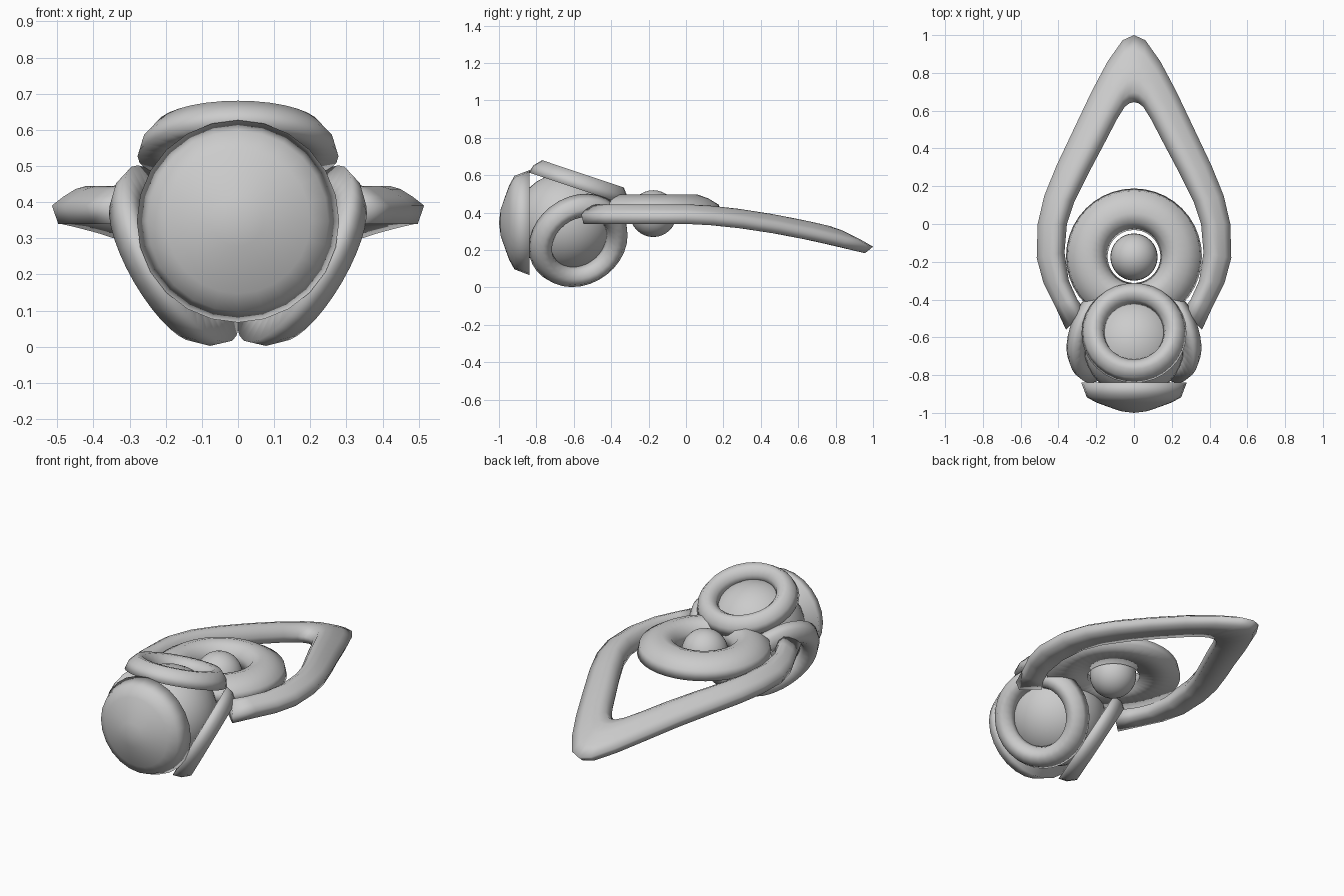
import bpy, bmesh, math
from mathutils import Matrix, Vector

if "Cube" in bpy.data.objects:
    bpy.data.objects.remove(bpy.data.objects["Cube"])


def finish(name, bm, matrix=Matrix()):
    bmesh.ops.remove_doubles(bm, verts=bm.verts, dist=1e-5)
    bmesh.ops.recalc_face_normals(bm, faces=bm.faces)
    mesh = bpy.data.meshes.new(name)
    bm.to_mesh(mesh)
    bm.free()
    mesh.shade_smooth()
    ob = bpy.data.objects.new(name, mesh)
    bpy.context.collection.objects.link(ob)
    ob.matrix_world = matrix
    return ob


def skin(rows_of_points, wrap, closed):
    """Quad grid over rows of points; wrap joins last row to first, closed joins each row's ends."""
    bm = bmesh.new()
    rows = [[bm.verts.new(p) for p in row] for row in rows_of_points]
    n = len(rows[0])
    for i in range(len(rows) if wrap else len(rows) - 1):
        a, b = rows[i], rows[(i + 1) % len(rows)]
        for j in range(n if closed else n - 1):
            k = (j + 1) % n
            bm.faces.new((a[j], b[j], b[k], a[k]))
    if closed and not wrap:
        bm.faces.new(rows[0])
        bm.faces.new(rows[-1])
    return bm


def lathe(name, profile, matrix, steps=32, closed=True):
    """Revolve a (radius, height) profile around local z."""
    rows = []
    for k in range(steps):
        a = math.tau * k / steps
        rows.append([(max(r, 1e-7) * math.cos(a), max(r, 1e-7) * math.sin(a), h)
                     for r, h in profile])
    return finish(name, skin(rows, True, closed), matrix)


def sphere(name, radius, location):
    bm = bmesh.new()
    bmesh.ops.create_uvsphere(bm, u_segments=32, v_segments=16, radius=radius)
    return finish(name, bm, Matrix.Translation(location))


CENTRE = Matrix.Translation((0, -0.58, 0.347))
# local z becomes -y, so profile heights are distances towards the front
FORWARD = Matrix.Translation((0, 0, 0.347)) @ Matrix.Rotation(math.radians(90), 4, 'X')

# Round body behind the front cap
sphere("body", 0.265, (0, -0.65, 0.347))

# Domed front cap with a flat back
lathe("front_cap", [(0, 0.838), (0.28, 0.838), (0.25, 0.917), (0.2, 0.945),
                    (0.137, 0.968), (0.07, 0.991), (0, 1.0)], FORWARD, steps=24, closed=False)

# Three flat-based half-round rings spaced evenly around the body, leaning backwards
ring = [(0.278, 0), (0.265, 0.045), (0.23, 0.085), (0.195, 0.083), (0.165, 0.055), (0.153, 0)]
for k, side in enumerate(("top", "right", "left")):
    place = (CENTRE @ Matrix.Rotation(math.tau * k / 3, 4, 'Y')
             @ Matrix.Translation((0, 0.002, 0.18))
             @ Matrix.Rotation(math.radians(-18.5), 4, 'X'))
    lathe(side + "_body_ring", ring, place)

# Large flat-based ring and the ball in its hole
lathe("deck_ring", [(0.36, 0), (0.348, 0.055), (0.29, 0.09), (0.23, 0.111), (0.18, 0.095), (0.152, 0.055), (0.14, 0)],
      Matrix.Translation((0, -0.172, 0.387)), steps=40)
sphere("ball", 0.125, (0, -0.175, 0.395))

# Teardrop frame: matching outer and inner edge points from right front to the tip
stations = [((0.36, -0.56), (0.255, -0.46)), ((0.42, -0.43), (0.30, -0.40)),
            ((0.48, -0.31), (0.345, -0.30)), ((0.515, -0.18), (0.368, -0.15)),
            ((0.51, 0.0), (0.355, 0.0)), ((0.475, 0.15), (0.315, 0.12)),
            ((0.41, 0.31), (0.24, 0.27)), ((0.32, 0.50), (0.155, 0.43)),
            ((0.225, 0.70), (0.09, 0.555)), ((0.14, 0.86), (0.048, 0.622)),
            ((0.06, 0.973), (0.022, 0.64)), ((0, 1.0), (0, 0.645))]
stations += [((-o[0], o[1]), (-i[0], i[1])) for o, i in reversed(stations[:-1])]
# Section: (fraction from outer to inner edge, fraction of thickness)
section = [(0.12, 0), (0, 0.48), (0.22, 0.72), (0.45, 0.92), (0.65, 1), (0.85, 0.85), (1, 0.4), (0.96, 0)]
rows = []
for o, i in stations:
    row = []
    for t, h in section:
        p = Vector(o).lerp(Vector(i), t)
        back = max(0, p.y)
        base = 0.34 - 0.168 * back ** 1.6
        row.append((p.x, p.y, base + h * (0.105 - 0.008 * back)))
    rows.append(row)
finish("teardrop_frame", skin(rows, False, True))
